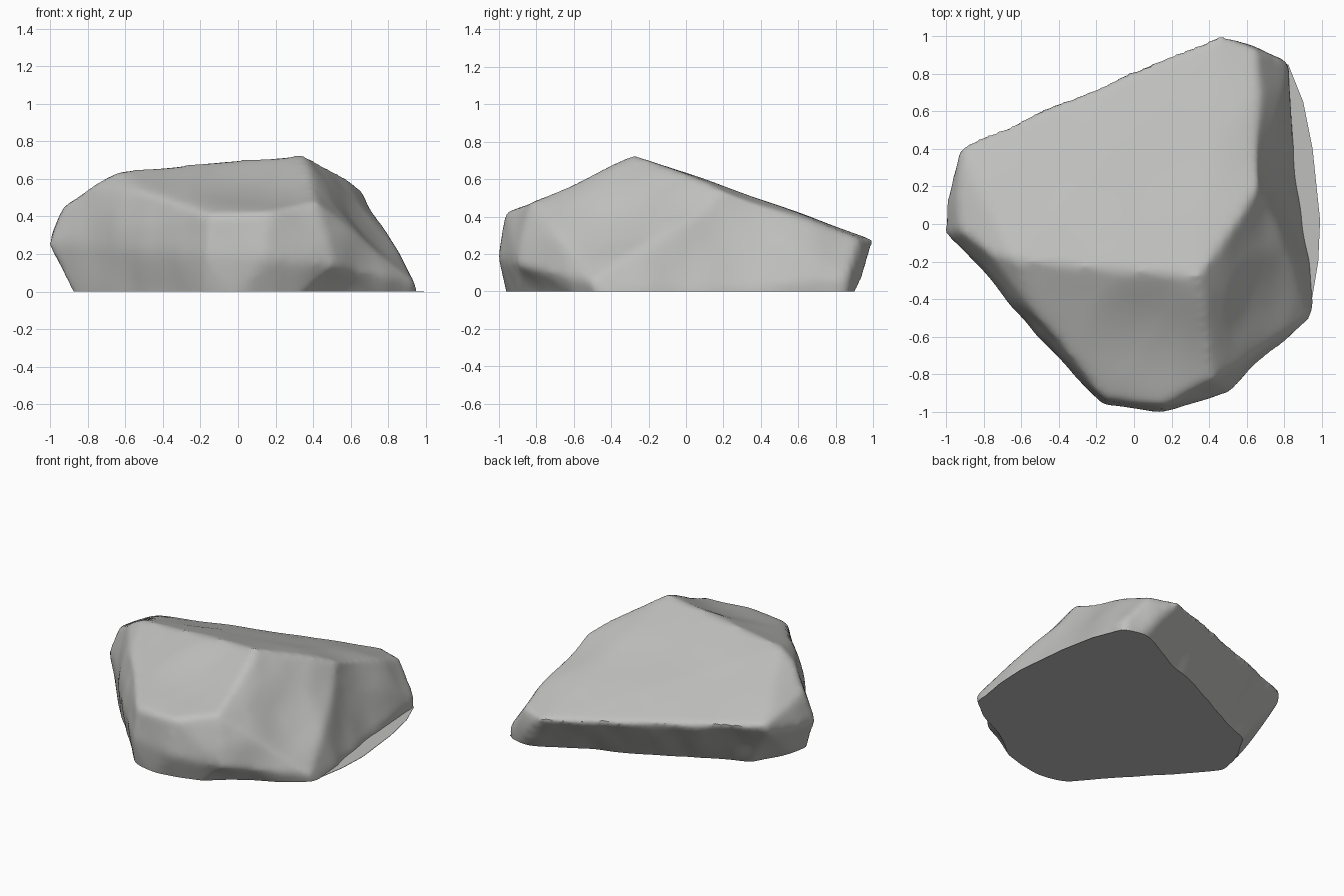
import bpy
import bmesh
from mathutils import Vector, noise

cube = bpy.data.objects.get("Cube")
if cube:
    bpy.data.objects.remove(cube)

stone = bpy.data.materials.new("grey_stone")
stone.use_nodes = True
stone.diffuse_color = (0.52, 0.52, 0.51, 1)
stone.node_tree.nodes["Principled BSDF"].inputs["Base Color"].default_value = (0.52, 0.52, 0.51, 1)


def hull_mesh(name, points):
    """Mesh wrapped tightly around a few corner points."""
    bm = bmesh.new()
    for p in points:
        bm.verts.new(p)
    result = bmesh.ops.convex_hull(bm, input=bm.verts)
    loose = {e for e in result["geom_interior"] + result["geom_unused"]
             if isinstance(e, bmesh.types.BMVert)}
    bmesh.ops.delete(bm, geom=list(loose), context="VERTS")
    mesh = bpy.data.meshes.new(name)
    bm.to_mesh(mesh)
    bm.free()
    return mesh


def add_object(name, mesh):
    obj = bpy.data.objects.new(name, mesh)
    bpy.context.collection.objects.link(obj)
    mesh.materials.clear()
    mesh.materials.append(stone)
    return obj


# Sloping top facet: ridge in front, low edge behind
top = [(0.35, -0.28, 0.73), (-0.64, -0.19, 0.645), (-0.92, 0.42, 0.37),
       (0.45, 1.01, 0.275), (0.66, 0.93, 0.285), (0.67, 0.2, 0.55)]
# Rim of the front shelf and the shoulders on both sides
rim = [(-0.15, -0.94, 0.41), (0.16, -0.96, 0.42), (0.42, -0.83, 0.48),
       (-0.3, -0.75, 0.45), (-0.52, -0.5, 0.53), (-0.78, -0.16, 0.57),
       (-0.93, -0.04, 0.46), (0.74, 0.1, 0.44)]
# Widest belt, overhanging the foot at front, left and back
belt = [(-1.01, -0.05, 0.25), (-0.16, -0.96, 0.2), (0.14, -1.0, 0.18),
        (0.52, -0.9, 0.14), (0.94, -0.51, 0.05), (0.82, 0.86, 0.06),
        (0.5, 1.0, 0.24), (-0.93, 0.38, 0.3)]
# Outline of the foot on the ground
foot = [(0.95, -0.42), (0.89, 0.1), (0.81, 0.84), (0.74, 0.84), (-0.62, 0.22),
        (-0.84, -0.17), (-0.2, -0.86), (-0.05, -0.93), (0.2, -0.9)]
corners = top + rim + belt + [(x, y, z) for x, y in foot for z in (0, -0.12)]

# Rough block, remeshed evenly and worn down at the edges
rock = add_object("rock_body", hull_mesh("rock_body", corners))
remesh = rock.modifiers.new("even_mesh", "REMESH")
remesh.mode = "VOXEL"
remesh.voxel_size = 0.025
wear = rock.modifiers.new("worn_edges", "SMOOTH")
wear.factor = 0.5
wear.iterations = 8
graph = bpy.context.evaluated_depsgraph_get()
worn = bpy.data.meshes.new_from_object(rock.evaluated_get(graph))
rock.modifiers.clear()

# Hollows as (centre, radius, depth): front shelf, side wall, steep side facet,
# undercut at the front corner
hollows = [((0.12, -0.6, 0.56), 0.4, 0.035), ((0.84, 0.25, 0.25), 0.5, 0.05),
           ((0.66, -0.4, 0.36), 0.3, 0.02), ((0.55, -0.78, 0.0), 0.32, 0.035)]

# Weathered surface: hollows, plus fine dents on the steep sides
bm = bmesh.new()
bm.from_mesh(worn)
bm.normal_update()
shifts = []
for v in bm.verts:
    steep = 1 - max(v.normal.z, 0) ** 2
    push = noise.noise(v.co * 2.6) * (0.006 + 0.014 * steep)
    push += noise.noise(Vector((v.co.x * 7, v.co.y * 5, v.co.z * 3))) * 0.008 * steep
    for centre, radius, depth in hollows:
        near = max(0, 1 - ((v.co - Vector(centre)).length / radius) ** 2)
        push -= depth * near ** 2
    shifts.append(v.normal * push)
for v, shift in zip(bm.verts, shifts):
    v.co += shift

# Flat base
bmesh.ops.bisect_plane(bm, geom=bm.verts[:] + bm.edges[:] + bm.faces[:],
                       plane_co=(0, 0, 0), plane_no=(0, 0, 1), clear_inner=True)
bmesh.ops.holes_fill(bm, edges=[e for e in bm.edges if e.is_boundary], sides=0)
bmesh.ops.recalc_face_normals(bm, faces=bm.faces)
bm.to_mesh(worn)
bm.free()
rock.data = worn
worn.materials.clear()
worn.materials.append(stone)

# Thin ledge spreading from the foot on one side
ledge_outline = [(0.94, -0.44), (0.98, -0.2), (0.99, 0.02), (0.95, 0.4),
                 (0.9, 0.65), (0.82, 0.85), (0.7, 0.8), (0.8, -0.4)]
ledge = add_object("ground_ledge", hull_mesh(
    "ground_ledge", [(x, y, z) for x, y in ledge_outline for z in (0, 0.003)]))

for obj in (rock, ledge):
    bpy.ops.object.select_all(action="DESELECT")
    obj.select_set(True)
    bpy.context.view_layer.objects.active = obj
    bpy.ops.object.shade_smooth_by_angle(angle=0.7)
